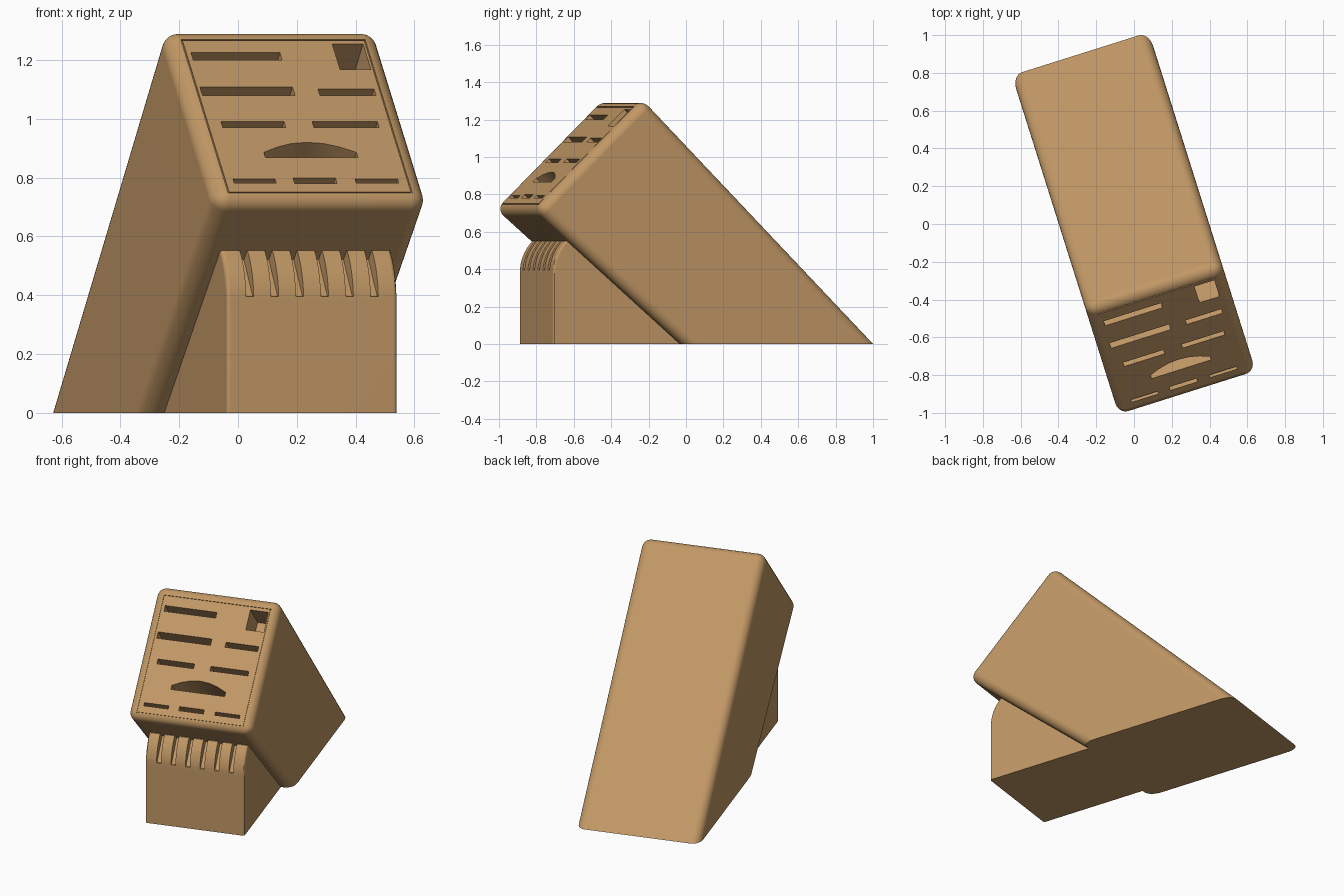
import bpy, bmesh, math
from mathutils import Matrix, Vector

if "Cube" in bpy.data.objects:
    bpy.data.objects.remove(bpy.data.objects["Cube"])

TURN = Matrix.Rotation(math.radians(17.5), 4, 'Z')   # whole model is turned on its stand
SLOPE = math.atan(0.974)                              # tilt of the slotted face
FACE = Matrix.Translation((0, -0.6735, 1.0)) @ Matrix.Rotation(SLOPE, 4, 'X')
SIDE = Matrix(((0, 0, 1, 0), (1, 0, 0, 0), (0, 1, 0, 0), (0, 0, 0, 1)))  # profile (y,z) -> x extrusion

wood = bpy.data.materials.new("wood")
wood.diffuse_color = (0.53, 0.31, 0.13, 1)
wood.use_nodes = True
wood.node_tree.nodes["Principled BSDF"].inputs["Base Color"].default_value = wood.diffuse_color


def add_prism(bm, pts, a, b, mat):
    """Extrude a 2D outline from a to b along the third axis of mat."""
    lo = [bm.verts.new(mat @ Vector((p[0], p[1], a))) for p in pts]
    hi = [bm.verts.new(mat @ Vector((p[0], p[1], b))) for p in pts]
    bm.faces.new(lo)
    bm.faces.new(hi)
    n = len(pts)
    for i in range(n):
        j = (i + 1) % n
        bm.faces.new((lo[i], lo[j], hi[j], hi[i]))


def make(bm, name):
    bmesh.ops.recalc_face_normals(bm, faces=bm.faces)
    me = bpy.data.meshes.new(name)
    bm.transform(TURN)
    bm.to_mesh(me)
    bm.free()
    me.materials.append(wood)
    ob = bpy.data.objects.new(name, me)
    bpy.context.collection.objects.link(ob)
    return ob


def activate(ob):
    bpy.ops.object.select_all(action='DESELECT')
    ob.select_set(True)
    bpy.context.view_layer.objects.active = ob


def cut(ob, cutter):
    cutter.hide_render = True
    mod = ob.modifiers.new("cut", 'BOOLEAN')
    mod.operation, mod.solver, mod.object = 'DIFFERENCE', 'EXACT', cutter
    activate(ob)
    bpy.ops.object.modifier_apply(modifier=mod.name)
    bpy.data.objects.remove(cutter)


def finish(ob):
    activate(ob)
    bpy.ops.object.shade_smooth_by_angle(angle=math.radians(30))
    wn = ob.modifiers.new("even_shading", 'WEIGHTED_NORMAL')
    wn.keep_sharp = True


def on_face(pts):
    """(x, height) points -> coordinates on the slotted face."""
    return [(u, (z - 1) / math.sin(SLOPE)) for u, z in pts]


def rect(u0, u1, z0, z1):
    return [(u0, z0), (u1, z0), (u1, z1), (u0, z1)]


# Main block: slanted profile run past the ground, rounded, then cut flat at z = 0
bm = bmesh.new()
A, B, C, D = (0.215, -0.3), (-0.959, 0.721), (-0.354, 1.311), (1.242, -0.3)
add_prism(bm, [A, B, C, D], -0.38, 0.38, SIDE)
bmesh.ops.recalc_face_normals(bm, faces=bm.faces)
edges = [e for e in bm.edges if max(v.co.z for v in e.verts) > 0]
bmesh.ops.bevel(bm, geom=edges, offset=0.055, segments=7, profile=0.5, affect='EDGES')
cutres = bmesh.ops.bisect_plane(bm, geom=bm.verts[:] + bm.edges[:] + bm.faces[:],
                                plane_co=(0, 0, 0), plane_no=(0, 0, 1), clear_inner=True)
bmesh.ops.contextual_create(
    bm, geom=[g for g in cutres["geom_cut"] if isinstance(g, bmesh.types.BMEdge)])
block = make(bm, "knife_block")

# Knife slots: x range and height range on the slotted face
slots = [(-0.307, 0.010, 1.200, 1.225), (0.206, 0.316, 1.167, 1.255),
         (-0.313, 0.017, 1.080, 1.108), (0.106, 0.306, 1.080, 1.102),
         (-0.276, -0.051, 0.970, 0.991), (0.049, 0.282, 0.970, 0.990),
         (-0.296, -0.146, 0.782, 0.796), (-0.081, 0.070, 0.781, 0.799),
         (0.139, 0.291, 0.782, 0.796)]
bm = bmesh.new()
for s in slots:
    add_prism(bm, on_face(rect(*s)), -0.2, 0.03, FACE)
# Arched scissors slot
arch = [(-0.157, 0.868), (0.173, 0.868), (0.173, 0.886), (0.12, 0.904), (0.065, 0.916),
        (0.008, 0.920), (-0.049, 0.916), (-0.104, 0.904), (-0.157, 0.886)]
add_prism(bm, on_face(arch), -0.2, 0.03, FACE)
# Thin border groove, top and bottom lines
for z in (0.750, 1.268):
    add_prism(bm, on_face(rect(-0.329, 0.329, z - 0.002, z + 0.002)), -0.006, 0.03, FACE)
cut(block, make(bm, "slot_cutter"))
# Thin border groove, side lines
bm = bmesh.new()
for u in (-0.3262, 0.3262):
    add_prism(bm, on_face(rect(u - 0.0022, u + 0.0022, 0.750, 1.268)), -0.0055, 0.03, FACE)
cut(block, make(bm, "groove_cutter"))
finish(block)

# Front foot: upright front that curves back into the block
bm = bmesh.new()
R = 0.242
arc = [(-0.84 + R * (1 - math.cos(t)), 0.38 + R * math.sin(t))
       for t in (math.radians(45) * i / 8 for i in range(9))]
profile = [(-0.84, 0)] + arc + [(-0.70, 0.56), (-0.09, 0.03), (-0.12, 0)]
add_prism(bm, profile, -0.304, 0.304, SIDE)
bmesh.ops.recalc_face_normals(bm, faces=bm.faces)
rim = [e for e in bm.edges
       if abs(e.verts[0].co.x - e.verts[1].co.x) < 1e-4
       and all(v.co.y < -0.765 for v in e.verts)
       and max(v.co.z for v in e.verts) > 0.1]
bmesh.ops.bevel(bm, geom=rim, offset=0.014, segments=3, profile=0.5, affect='EDGES')
foot = make(bm, "front_foot")

# Row of six narrow slots in the curved top of the foot
bm = bmesh.new()
wedge = [(-0.90, 0.395), (-0.828, 0.395), (-0.69, 0.57), (-0.69, 0.62), (-0.90, 0.62)]
for i in range(6):
    u = -0.222 + 0.0888 * i
    add_prism(bm, wedge, u - 0.0135, u + 0.0135, SIDE)
cut(foot, make(bm, "foot_slot_cutter"))
finish(foot)
